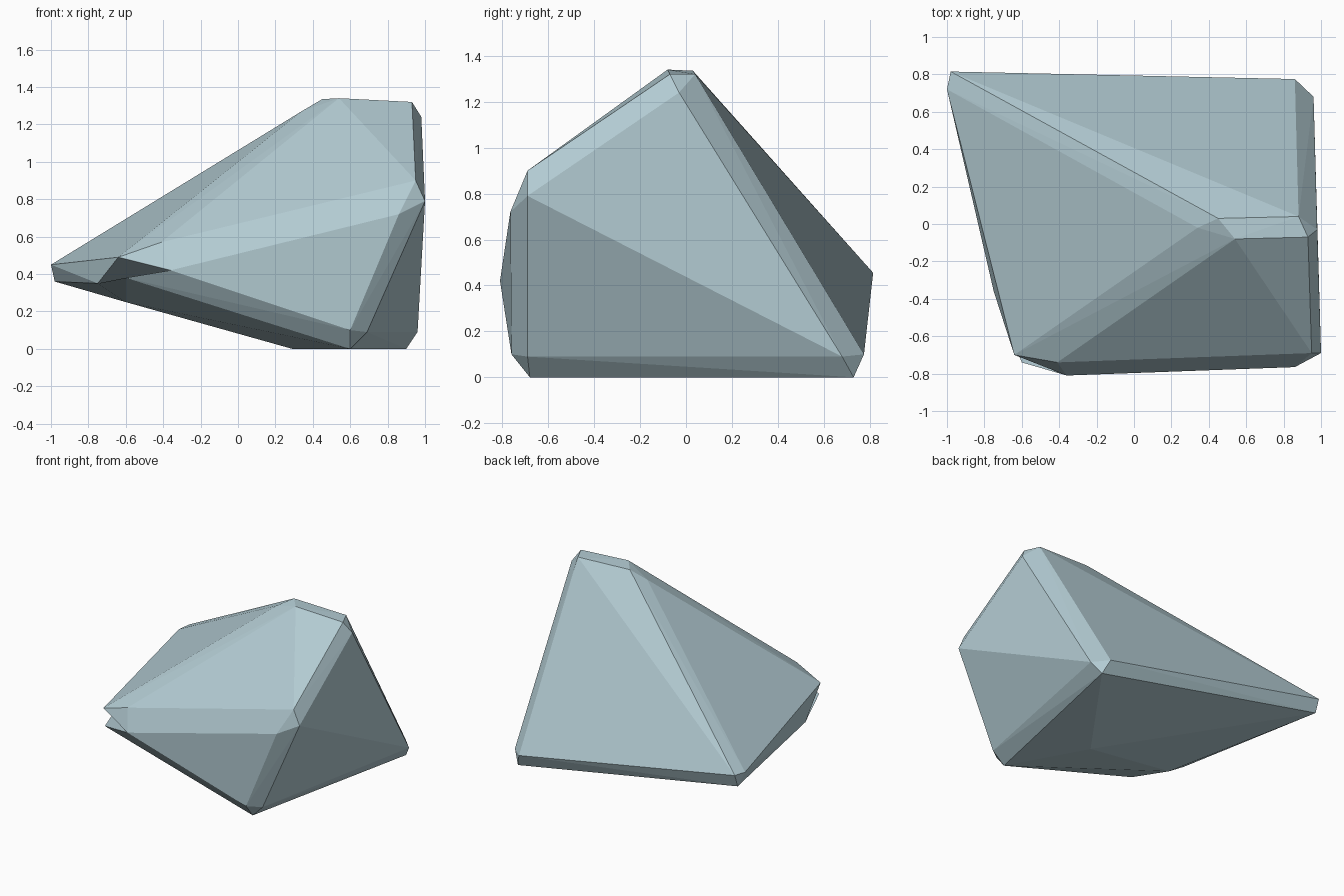
import bpy, bmesh

if "Cube" in bpy.data.objects:
    bpy.data.objects.remove(bpy.data.objects["Cube"])

# Clipped corners of a chiselled rock, grouped by corner
ridge_left = [(0.45, 0.03, 1.335), (0.54, -0.08, 1.34), (0.34, -0.02, 1.27)]
ridge_right = [(0.88, 0.04, 1.32), (0.93, -0.07, 1.32), (0.98, -0.03, 1.24)]
front_right = [(0.95, -0.69, 0.90), (1.0, -0.69, 0.79), (0.86, -0.765, 0.72)]
front_base = [(0.60, -0.68, 0), (0.69, -0.69, 0.09), (0.60, -0.76, 0.10)]
back_base = [(0.90, 0.73, 0), (0.96, 0.68, 0.09), (0.86, 0.775, 0.10)]
back_left_tip = [(-0.98, 0.815, 0.455), (-1.0, 0.72, 0.45), (-0.98, 0.78, 0.36)]
keel = [(0.29, -0.12, 0), (-0.60, -0.34, 0.25)]
# Front left corner, in order around its notched end
notch = [(-0.64, -0.70, 0.49), (-0.41, -0.74, 0.57), (-0.36, -0.81, 0.42),
         (-0.60, -0.74, 0.38), (-0.75, -0.36, 0.35)]

# Rock body: convex skin over all corners
bm = bmesh.new()
for corner in (ridge_left, ridge_right, front_right, front_base, back_base, back_left_tip, keel):
    for p in corner:
        bm.verts.new(p)
nv = [bm.verts.new(p) for p in notch]
bmesh.ops.convex_hull(bm, input=bm.verts[:], use_existing_faces=False)

# Notch: replace the end cap with a folded-in one
cap = [f for f in bm.faces if all(v in nv for v in f.verts)]
bmesh.ops.delete(bm, geom=cap, context='FACES_ONLY')
for tri in ((0, 1, 2), (0, 2, 4), (4, 2, 3)):
    bm.faces.new([nv[i] for i in tri])
for e in [e for e in bm.edges if not e.link_faces]:
    bm.edges.remove(e)
for v in [v for v in bm.verts if not v.link_faces]:
    bm.verts.remove(v)
bmesh.ops.recalc_face_normals(bm, faces=bm.faces[:])
bmesh.ops.dissolve_limit(bm, angle_limit=0.01, verts=bm.verts[:], edges=bm.edges[:])

mesh = bpy.data.meshes.new("rock")
bm.to_mesh(mesh)
bm.free()
rock = bpy.data.objects.new("rock", mesh)
bpy.context.collection.objects.link(rock)

# Pale blue-grey stone
mat = bpy.data.materials.new("blue grey stone")
mat.diffuse_color = (0.45, 0.60, 0.65, 1)
mat.use_nodes = True
mat.node_tree.nodes["Principled BSDF"].inputs["Base Color"].default_value = mat.diffuse_color
mesh.materials.append(mat)
